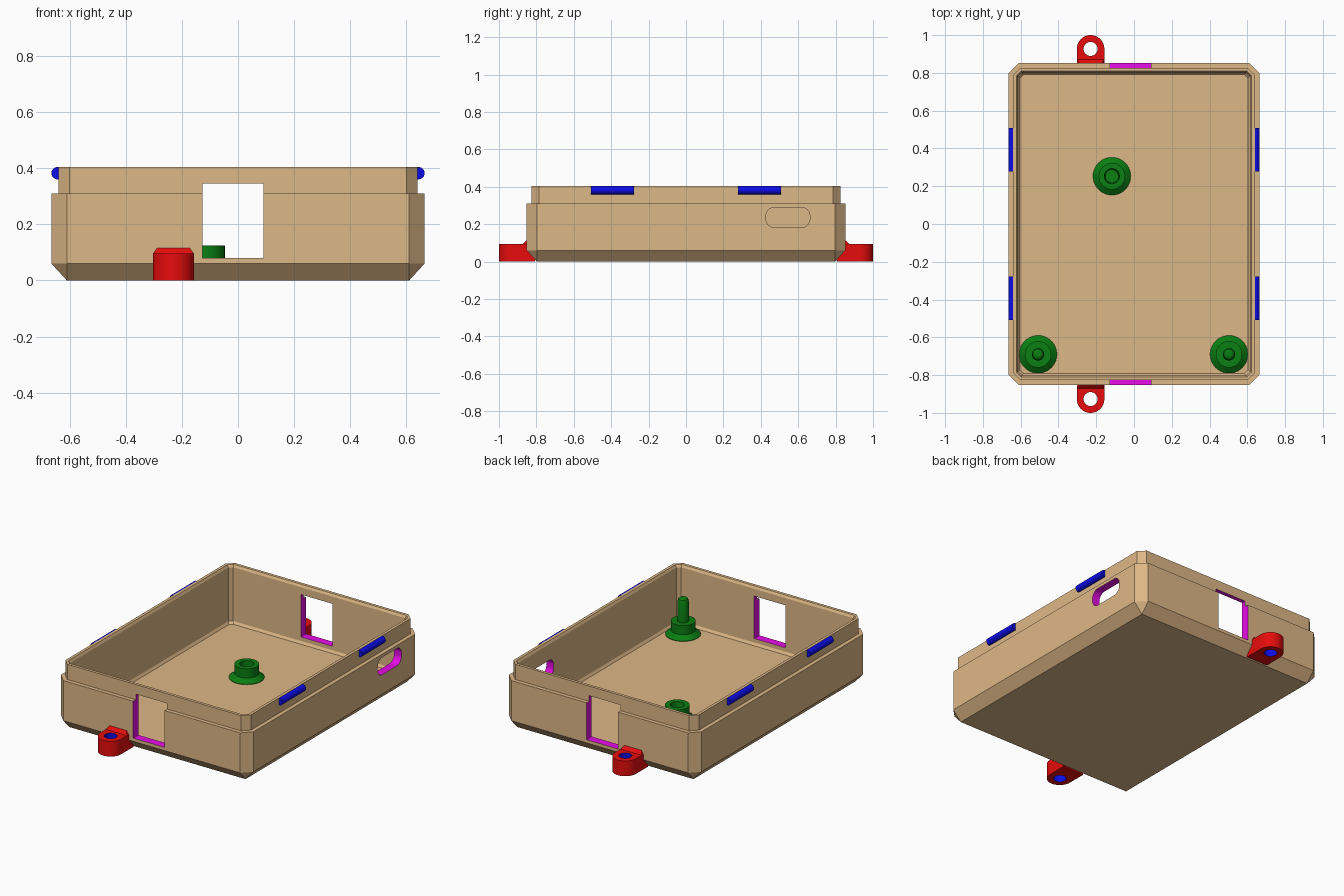
import bpy, bmesh, math

if "Cube" in bpy.data.objects:
    bpy.data.objects.remove(bpy.data.objects["Cube"])


def material(name, color):
    m = bpy.data.materials.new(name)
    m.diffuse_color = (*color, 1)
    m.use_nodes = True
    m.node_tree.nodes["Principled BSDF"].inputs["Base Color"].default_value = m.diffuse_color
    return m


TAN = material("tan", (0.730, 0.479, 0.242))
RED = material("red", (0.85, 0.004, 0.004))
BLUE = material("blue", (0.004, 0.004, 0.85))
GREEN = material("green", (0.003, 0.21, 0.006))
MAGENTA = material("magenta", (0.85, 0.004, 0.85))


def loft(name, rings, mats, index=0):
    """Skin a stack of equal-length rings and cap both ends."""
    bm = bmesh.new()
    loops = [[bm.verts.new(p) for p in ring] for ring in rings]
    n = len(loops[0])
    for a, b in zip(loops, loops[1:]):
        for i in range(n):
            j = (i + 1) % n
            bm.faces.new((a[i], a[j], b[j], b[i]))
    bm.faces.new(loops[0][::-1])
    bm.faces.new(loops[-1])
    bmesh.ops.remove_doubles(bm, verts=bm.verts, dist=1e-5)
    bmesh.ops.recalc_face_normals(bm, faces=bm.faces)
    for f in bm.faces:
        f.material_index = index
    mesh = bpy.data.meshes.new(name)
    bm.to_mesh(mesh)
    bm.free()
    for m in mats:
        mesh.materials.append(m)
    ob = bpy.data.objects.new(name, mesh)
    bpy.context.collection.objects.link(ob)
    return ob


def activate(ob):
    bpy.ops.object.select_all(action='DESELECT')
    ob.select_set(True)
    bpy.context.view_layer.objects.active = ob


def smooth(ob):
    activate(ob)
    bpy.ops.object.shade_smooth_by_angle(angle=math.radians(30))


def cut(ob, cutter):
    activate(ob)
    mod = ob.modifiers.new("cut", 'BOOLEAN')
    mod.operation, mod.solver, mod.object = 'DIFFERENCE', 'EXACT', cutter
    bpy.ops.object.modifier_apply(modifier=mod.name)
    bpy.data.objects.remove(cutter)


def octagon(hx, hy, c, z):
    """Rectangle with chamfered corners."""
    return [(hx, -hy + c, z), (hx, hy - c, z), (hx - c, hy, z), (-hx + c, hy, z),
            (-hx, hy - c, z), (-hx, -hy + c, z), (-hx + c, -hy, z), (hx - c, -hy, z)]


def circle(r, z, x=0, y=0, n=40):
    return [(x + r * math.cos(2 * math.pi * i / n),
             y + r * math.sin(2 * math.pi * i / n), z) for i in range(n)]


# Open case: chamfered base, shoulder, thin lip and cavity
case = loft("case", [octagon(*s) for s in (
    (0.61, 0.797, 0.0, 0.0), (0.665, 0.852, 0.055, 0.06), (0.665, 0.852, 0.055, 0.31),
    (0.64, 0.827, 0.04, 0.31), (0.64, 0.827, 0.04, 0.405), (0.622, 0.809, 0.025, 0.405),
    (0.614, 0.801, 0.02, 0.39), (0.614, 0.801, 0.02, 0.055), (0.604, 0.791, 0.02, 0.04))],
    [TAN, MAGENTA])

# Window through the front and back walls
cut(case, loft("window_cutter", [
    [(-0.127, y, 0.08), (0.09, y, 0.08), (0.09, y, 0.345), (-0.127, y, 0.345)]
    for y in (-1, 1)], [TAN, MAGENTA], 1))

# Rounded slot through the right wall
slot = []
for k, (sy, sz) in enumerate(((1, 1), (-1, 1), (-1, -1), (1, -1))):
    for i in range(9):
        a = math.pi / 2 * (k + i / 8)
        slot.append((0.545 + sy * 0.072 + 0.045 * math.cos(a),
                     0.236 + sz * 0.009 + 0.045 * math.sin(a)))
cut(case, loft("slot_cutter", [[(x, y, z) for y, z in slot] for x in (0.5, 0.8)],
               [TAN, MAGENTA], 1))

# Mounting lugs with a hole, and a small sloped root against the wall
LX, LY, LR = -0.23, 0.927, 0.073
for side, s in (("front", -1), ("back", 1)):
    outline = [(LX + LR, 0.808 * s), (LX - LR, 0.808 * s)]
    outline += [(LX - LR * math.cos(math.pi * i / 24),
                 s * (LY + LR * math.sin(math.pi * i / 24))) for i in range(25)]
    lug = loft(side + "_lug", [[(x, y, z) for x, y in outline] for z in (0, 0.095)],
               [RED, BLUE])
    cut(lug, loft("hole_cutter", [circle(0.037, z, LX, LY * s) for z in (-0.1, 0.2)],
                  [RED, BLUE], 1))
    smooth(lug)
    loft(side + "_lug_root", [
        [(LX - w, 0.84 * s, z), (LX + w, 0.84 * s, z), (LX + w, y * s, z), (LX - w, y * s, z)]
        for w, y, z in ((LR, 0.872, 0.094), (0.058, 0.853, 0.115))], [RED])

# Snap ridges on the lip
for sx in (-1, 1):
    for sy in (-1, 1):
        bar = loft("snap_ridge", [[(sx * 0.643 + u, y, 0.382 + v)
                                   for u, v, _ in circle(0.022, 0, n=24)]
                                  for y in (sy * 0.278, sy * 0.508)], [BLUE])
        smooth(bar)
        # Keep the ridge from poking through the thin lip
        for v in bar.data.vertices:
            v.co.x = sx * max(abs(v.co.x), 0.63)

# Standoffs: one with a screw hole, two with locating pins
base = [(0.1, 0.036), (0.1, 0.043), (0.07, 0.068), (0.07, 0.125)]
hole = [(0.04, 0.125), (0.035, 0.05)]
pin = [(0.033, 0.125), (0.033, 0.245), (0.027, 0.262), (0.015, 0.27)]
for name, x, y, tip in (("screw_standoff", -0.117, 0.253, hole),
                        ("left_pin_standoff", -0.508, -0.69, pin),
                        ("right_pin_standoff", 0.503, -0.69, pin)):
    smooth(loft(name, [circle(r, z, x, y) for r, z in base + tip], [GREEN]))
